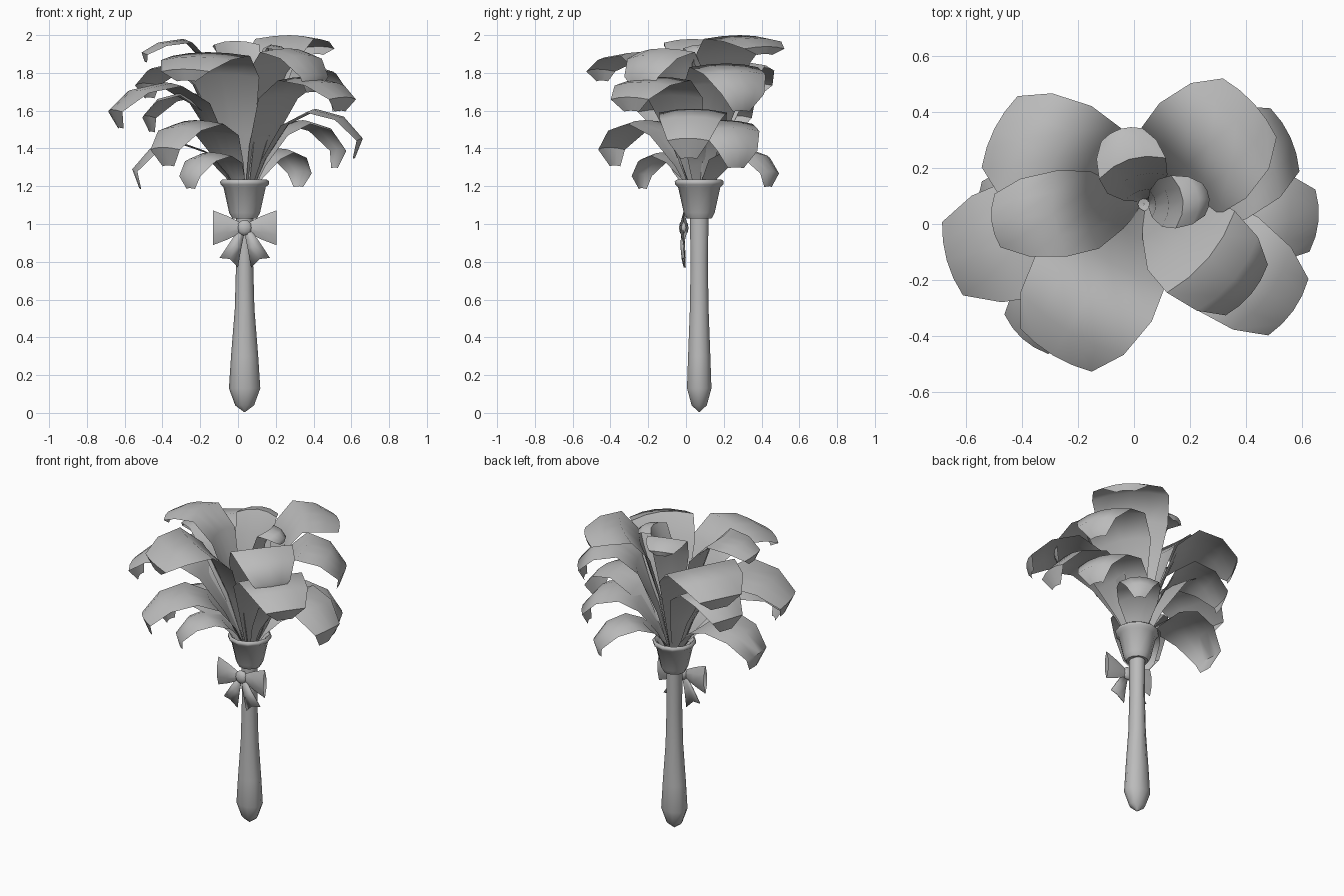
import bpy, bmesh, math
from mathutils import Vector

if "Cube" in bpy.data.objects:
    bpy.data.objects.remove(bpy.data.objects["Cube"])

grey = bpy.data.materials.new("soft grey")
grey.use_nodes = True
grey.diffuse_color = (0.5, 0.5, 0.5, 1)
grey.node_tree.nodes["Principled BSDF"].inputs["Base Color"].default_value = (0.5, 0.5, 0.5, 1)

AXIS = Vector((0.035, 0.07, 0))


def finish(bm, name, angle=40):
    bmesh.ops.remove_doubles(bm, verts=bm.verts, dist=0.0005)
    mesh = bpy.data.meshes.new(name)
    bm.to_mesh(mesh)
    bm.free()
    obj = bpy.data.objects.new(name, mesh)
    bpy.context.collection.objects.link(obj)
    mesh.materials.append(grey)
    bpy.ops.object.select_all(action="DESELECT")
    obj.select_set(True)
    bpy.context.view_layer.objects.active = obj
    bpy.ops.object.shade_smooth_by_angle(angle=math.radians(angle))
    return obj


def skin(bm, rows, closed=False):
    """Bridge equal rows of points with quads."""
    rows = [[bm.verts.new(p) for p in row] for row in rows]
    n = len(rows[0])
    for a, b in zip(rows, rows[1:]):
        for i in range(n if closed else n - 1):
            j = (i + 1) % n
            bm.faces.new((a[i], a[j], b[j], b[i]))


def lathe(name, profile, sides=10):
    """Rings of (x radius, y radius, height) about the handle axis."""
    bm = bmesh.new()
    turn = [2 * math.pi * i / sides for i in range(sides)]
    skin(bm, [[AXIS + Vector((rx * math.cos(t), ry * math.sin(t), z)) for t in turn]
              for rx, ry, z in profile], closed=True)
    return finish(bm, name, 60)


# Handle with a swollen grip
lathe("handle", [(0.002, 0.002, 0.004), (0.05, 0.042, 0.04), (0.083, 0.068, 0.13),
                 (0.072, 0.062, 0.3), (0.052, 0.052, 0.55), (0.045, 0.048, 0.8),
                 (0.046, 0.052, 1.04)])

# Flared cup with a rolled rim
lathe("cup", [(r, r, z) for r, z in
              [(0.04, 1.03), (0.066, 1.03), (0.082, 1.06), (0.112, 1.195), (0.128, 1.21),
               (0.13, 1.225), (0.118, 1.235), (0.1, 1.22), (0.07, 1.12), (0.002, 1.11)]], 12)


def feather(name, tip_x, tip_y, apex, tip_z, width):
    """Arching plume that rises from the cup and curls under at a blunt tip."""
    root = AXIS + Vector((0, 0, 1.13))
    out = Vector((tip_x, tip_y, 0)) - AXIS
    reach = out.length
    out.normalize()
    side = Vector((-out.y, out.x, 0))
    rise, drop = apex - 1.13, apex - tip_z
    path = [(0.02, 0), (0.18 * reach, 0.45 * rise), (0.38 * reach, 0.85 * rise),
            (0.6 * reach, rise), (0.84 * reach, rise - 0.16 * drop),
            (reach, rise - 0.6 * drop), (reach * (1 - 0.25 * drop), rise - drop)]
    spread = [0.12, 0.5, 0.9, 1.0, 0.9, 0.62, 0.24]
    rows = []
    for (r, z), s in zip(path, spread):
        rows.append([root + out * (r - 0.035 * s * k * k) + Vector((0, 0, z - 0.02 * s * k * k))
                     + side * (k * s * width / 2) for k in (-1, -0.5, 0, 0.5, 1)])
    bm = bmesh.new()
    skin(bm, rows)
    return finish(bm, name, 60)


# Plumes: tip x, tip y, crest height, tip height, width
PLUMES = {
    "top": [(-0.51, 0.01, 1.98, 1.86, 0.31), (0.43, 0.43, 2.0, 1.9, 0.46),
            (-0.05, 0.34, 1.97, 1.9, 0.25), (0.27, 0.09, 1.95, 1.88, 0.19),
            (0.42, -0.25, 1.93, 1.7, 0.38), (-0.29, -0.47, 1.91, 1.76, 0.48)],
    "middle": [(-0.5, 0.34, 1.86, 1.67, 0.46), (0.56, 0.31, 1.85, 1.6, 0.4),
               (-0.67, -0.13, 1.75, 1.51, 0.44), (0.57, -0.31, 1.78, 1.6, 0.4),
               (-0.49, 0.25, 1.7, 1.49, 0.36)],
    "lower": [(0.66, 0.01, 1.61, 1.35, 0.36), (-0.4, -0.41, 1.55, 1.31, 0.34),
              (-0.56, 0.04, 1.44, 1.19, 0.36), (-0.27, -0.25, 1.38, 1.19, 0.25),
              (0.34, 0.46, 1.4, 1.2, 0.26), (0.55, 0.28, 1.55, 1.3, 0.37)],
}
for layer, plumes in PLUMES.items():
    for i, plume in enumerate(plumes):
        feather(f"{layer}_feather_{i + 1}", *plume)

# Bow knot
knot = Vector((0.035, -0.012, 0.98))
bm = bmesh.new()
bmesh.ops.create_uvsphere(bm, u_segments=10, v_segments=6, radius=0.042)
for v in bm.verts:
    v.co = knot + Vector((v.co.x, v.co.y * 0.6, v.co.z))
finish(bm, "bow_knot", 60)

for sign, label in ((1, "left"), (-1, "right")):
    # Puffed bow loop, fanning out from the knot
    bm = bmesh.new()
    rows = []
    for x, half, puff in ((0.015, 0.025, 0.008), (0.09, 0.062, 0.018), (0.168, 0.092, 0.014)):
        rows.append([knot + Vector((sign * x, -puff * p, half * h))
                     for h, p in ((1, 0), (0.4, 1), (-0.4, 1), (-1, 0), (-0.4, -1), (0.4, -1))])
    skin(bm, rows, closed=True)
    bmesh.ops.recalc_face_normals(bm, faces=bm.faces)
    finish(bm, f"{label}_bow_loop")

    # Notched ribbon tail
    bm = bmesh.new()
    rows = [[knot + Vector((sign * x, y, z)) for x, y, z in row] for row in (
        [(0.0, 0, -0.02), (0.012, -0.006, -0.01), (0.025, 0, 0)],
        [(0.018, 0, -0.11), (0.047, -0.012, -0.095), (0.08, 0, -0.08)],
        [(0.035, 0.005, -0.21), (0.08, -0.005, -0.165), (0.133, 0.005, -0.16)])]
    skin(bm, rows)
    tail = finish(bm, f"{label}_bow_tail")
    solid = tail.modifiers.new("thickness", "SOLIDIFY")
    solid.thickness = 0.006
